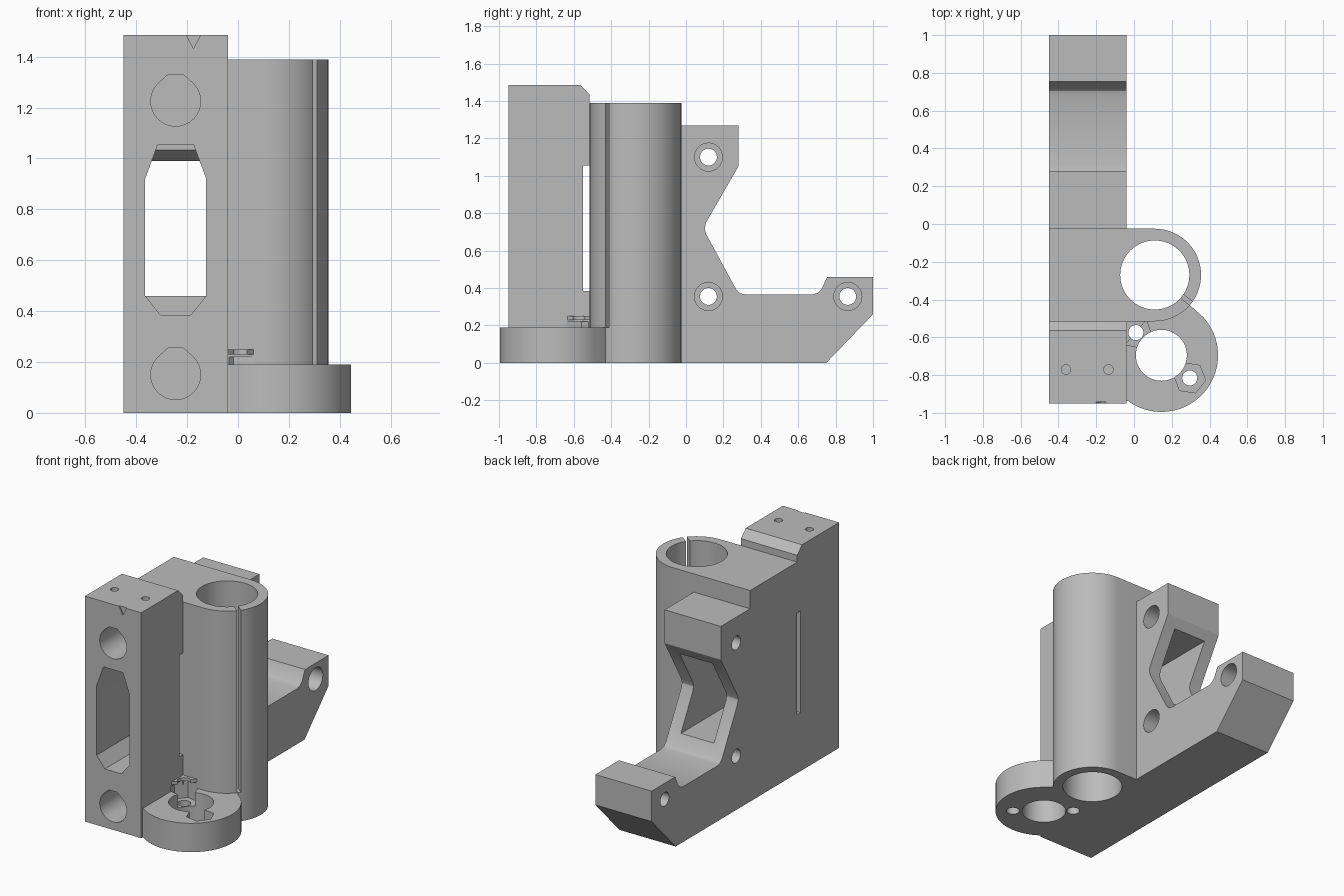
import bpy
import bmesh
from math import cos, sin, radians, atan2
from mathutils import Matrix, Vector

cube = bpy.data.objects.get("Cube")
if cube:
    bpy.data.objects.remove(cube, do_unlink=True)

grey = bpy.data.materials.new("plain grey")
grey.use_nodes = True
grey.diffuse_color = (0.5, 0.5, 0.5, 1)
grey.node_tree.nodes["Principled BSDF"].inputs["Base Color"].default_value = (0.5, 0.5, 0.5, 1)


def prism(name, points, axis, start, end):
    """Extrude a flat outline along an axis: x uses (y, z), y uses (x, z), z uses (x, y)."""
    place = {"x": lambda p: (start, p[0], p[1]),
             "y": lambda p: (p[0], start, p[1]),
             "z": lambda p: (p[0], p[1], start)}[axis]
    bm = bmesh.new()
    face = bm.faces.new([bm.verts.new(place(p)) for p in points])
    new = bmesh.ops.extrude_face_region(bm, geom=[face])["geom"]
    shift = Vector([(end - start) * (axis == a) for a in "xyz"])
    bmesh.ops.translate(bm, vec=shift, verts=[v for v in new if isinstance(v, bmesh.types.BMVert)])
    bmesh.ops.recalc_face_normals(bm, faces=bm.faces)
    mesh = bpy.data.meshes.new(name)
    bm.to_mesh(mesh)
    bm.free()
    mesh.materials.append(grey)
    ob = bpy.data.objects.new(name, mesh)
    bpy.context.collection.objects.link(ob)
    return ob


def ring(centre, r, sides=48, turn=0.0):
    return [(centre[0] + r * cos(turn + radians(360 * i / sides)),
             centre[1] + r * sin(turn + radians(360 * i / sides))) for i in range(sides)]


def rect(u0, u1, v0, v1):
    return [(u0, v0), (u1, v0), (u1, v1), (u0, v1)]


def combine(target, tool, operation):
    mod = target.modifiers.new(operation, "BOOLEAN")
    mod.operation = operation
    mod.solver = "EXACT"
    mod.object = tool
    bpy.context.view_layer.objects.active = target
    bpy.ops.object.modifier_apply(modifier=mod.name)
    bpy.data.objects.remove(tool, do_unlink=True)


LEFT, RIGHT, MID = -0.45, -0.04, -0.245
BORE = (0.11, -0.27)
SCREW = (0.145, -0.695)
FRONT, STEP = -0.95, -0.515

# Main plate with front block, rear arm and concave back
side = [(FRONT, 0), (0.75, 0), (1, 0.26), (1, 0.46), (0.755, 0.46), (0.725, 0.395),
        (0.705, 0.375), (0.675, 0.365), (0.32, 0.365), (0.29, 0.372), (0.267, 0.395),
        (0.107, 0.69), (0.1, 0.72), (0.107, 0.75), (0.28, 1.05), (0.28, 1.27),
        (-0.025, 1.27), (-0.025, 1.39), (STEP, 1.39), (STEP, 1.435), (-0.565, 1.485), (FRONT, 1.485)]
bracket = prism("bracket_body", side, "x", LEFT, RIGHT)

# Tall rod sleeve, rounded on the outer side
arc = [(BORE[0] + 0.245 * cos(radians(a)), BORE[1] + 0.245 * sin(radians(a))) for a in range(-90, 91, 6)]
combine(bracket, prism("rod_sleeve", [(-0.3, STEP)] + arc + [(-0.3, -0.025)], "z", 0, 1.39), "UNION")

# Low round flange blended into the plate and the sleeve
arc = [(SCREW[0] + 0.3 * cos(radians(a)), SCREW[1] + 0.3 * sin(radians(a))) for a in range(-126, 46, 6)]
combine(bracket, prism("nut_flange", [(-0.15, -0.935)] + arc + [(0.24, -0.38), (-0.15, -0.38)],
                       "z", 0, 0.19), "UNION")

# Small corner bridge above the inner nut pocket
combine(bracket, prism("corner_bridge", [(-0.08, -0.68), (0.06, STEP), (0.06, -0.48), (-0.08, -0.48)],
                       "z", 0.23, 0.25), "UNION")

cutters = []


def cut(*args):
    cutters.append(prism("cutter", *args))


# Rod bore with clamping slit, and the flange bore
cut(ring(BORE, 0.183, 64), "z", -0.1, 1.5)
turn = radians(-38)
slit = Matrix.Rotation(turn, 2)
cut([tuple(Vector(BORE) + slit @ Vector(p)) for p in rect(0.15, 0.265, -0.012, 0.012)], "z", 0.19, 1.5)
cut(ring(SCREW, 0.135), "z", -0.1, 0.21)

# Two flange screws with hexagonal nut pockets
for spot in ((0.295, -0.815), (0.01, -0.575)):
    cut(ring(spot, 0.04, 24), "z", -0.1, 0.3)
    aim = atan2(spot[1] - SCREW[1], spot[0] - SCREW[0])
    cut(ring(spot, 0.085, 6, aim + radians(30)), "z", 0.1, 0.22)

# Blind rod holes in the front, with flattened crowns
for z in (0.15, 1.225):
    hole = [(x, min(v, z + 0.1)) for x, v in ring((MID, z), 0.098, 32)]
    crown = [p for p in hole if p[1] < z + 0.075]
    i = next(k for k, p in enumerate(hole) if p[1] >= z + 0.075)
    crown[i:i] = [(MID + 0.03, z + 0.105), (MID - 0.03, z + 0.105)]
    cut(crown, "y", FRONT - 0.1, STEP)

# Faceted window from front to back and the thin cross slot
half = [(0.06, 0.385), (0.12, 0.46), (0.12, 0.92), (0.07, 1.055)]
window = [(MID + x, z) for x, z in half] + [(MID - x, z) for x, z in reversed(half)]
cut(window, "y", FRONT - 0.1, STEP)
cut([(-0.54, 0.46), (0.5, 0.46), (0.5, 0.99), (-0.45, 0.99), (-0.54, 1.05)], "x", MID - 0.12, MID + 0.12)
cut(rect(-0.55, STEP, 0.385, 1.055), "x", LEFT - 0.1, RIGHT + 0.01)

# Counterbored cross holes in the rear
for spot in ((0.12, 1.1), (0.12, 0.355), (0.865, 0.355)):
    cut(ring(spot, 0.045, 32), "x", LEFT - 0.1, RIGHT + 0.1)
    cut(ring(spot, 0.075, 32), "x", RIGHT - 0.2, RIGHT + 0.1)

# Pilot holes on top and the shallow front notch
for x in (-0.36, -0.135):
    cut(ring((x, -0.77), 0.025, 20), "z", 1.28, 1.6)
cut([(-0.205, 1.49), (-0.175, 1.432), (-0.145, 1.49)], "y", FRONT - 0.1, FRONT + 0.008)

for tool in cutters:
    combine(bracket, tool, "DIFFERENCE")

bpy.ops.object.select_all(action="DESELECT")
bracket.select_set(True)
bpy.context.view_layer.objects.active = bracket
bpy.ops.object.shade_smooth_by_angle(angle=radians(25))
